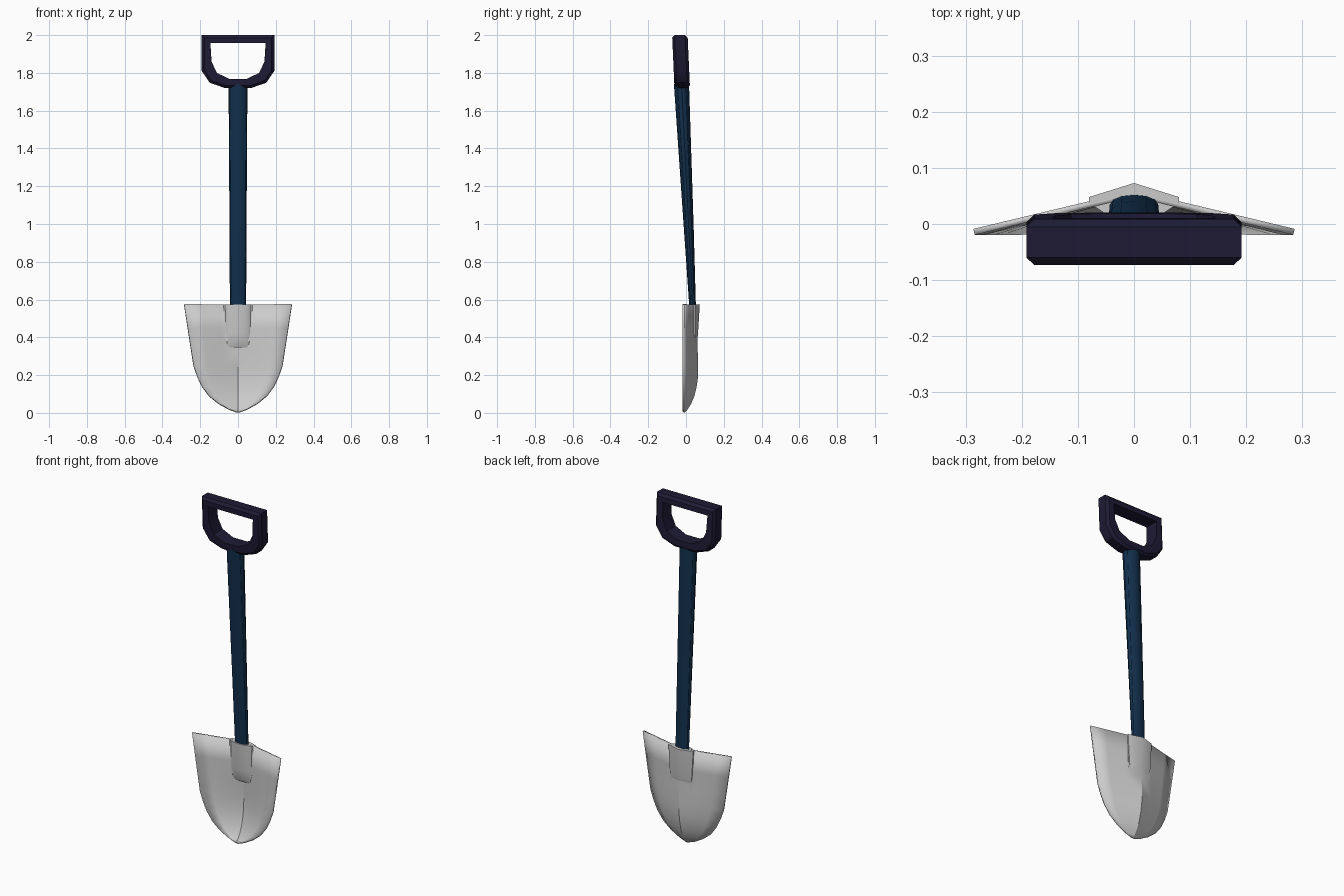
import bpy, bmesh, math

if "Cube" in bpy.data.objects:
    bpy.data.objects.remove(bpy.data.objects["Cube"])


def material(name, color):
    m = bpy.data.materials.new(name)
    m.diffuse_color = (*color, 1)
    m.use_nodes = True
    m.node_tree.nodes["Principled BSDF"].inputs["Base Color"].default_value = m.diffuse_color
    return m


def make_object(name, bm, mat=None):
    bmesh.ops.recalc_face_normals(bm, faces=bm.faces)
    me = bpy.data.meshes.new(name)
    bm.to_mesh(me)
    bm.free()
    ob = bpy.data.objects.new(name, me)
    bpy.context.collection.objects.link(ob)
    if mat:
        me.materials.append(mat)
    return ob


def smooth(ob, angle=30):
    bpy.ops.object.select_all(action='DESELECT')
    ob.select_set(True)
    bpy.context.view_layer.objects.active = ob
    bpy.ops.object.shade_smooth_by_angle(angle=math.radians(angle))


def loft(bm, rings, closed=True):
    rows = [[bm.verts.new(p) for p in ring] for ring in rings]
    n = len(rows[0])
    for a, b in zip(rows, rows[1:]):
        for i in range(n if closed else n - 1):
            j = (i + 1) % n
            bm.faces.new((a[i], a[j], b[j], b[i]))
    if closed:
        bm.faces.new(rows[0])
        bm.faces.new(rows[-1])


navy = material("navy", (0.006, 0.03, 0.075))
dark = material("dark_violet", (0.013, 0.011, 0.035))

# Blade: V-shaped sheet, rows of (z, half width, y of the centre line)
ROWS = [(0.005, 0.004, -0.010), (0.02, 0.048, 0.003), (0.05, 0.103, 0.022),
        (0.09, 0.153, 0.039), (0.14, 0.190, 0.051), (0.19, 0.214, 0.058),
        (0.25, 0.235, 0.059), (0.34, 0.249, 0.056), (0.45, 0.266, 0.053),
        (0.575, 0.285, 0.054)]
COLS = [-1, -0.7, -0.35, 0, 0.35, 0.7, 1]
EDGE_Y = -0.014
bm = bmesh.new()
loft(bm, [[(u * w, EDGE_Y + (yc - EDGE_Y) * (1 - abs(u)), z) for u in COLS]
          for z, w, yc in ROWS], closed=False)
blade = make_object("blade", bm)
sol = blade.modifiers.new("thickness", 'SOLIDIFY')
sol.thickness, sol.offset = 0.011, 0
smooth(blade)

# Front socket: rounded bulge that fades into the blade
bm = bmesh.new()
rings = []
for z, w, front in [(0.345, 0.060, 0.036), (0.365, 0.070, 0.026),
                    (0.42, 0.075, 0.018), (0.575, 0.075, 0.010)]:
    arc = [(w * math.cos(a), 0.043 + (front - 0.043) * math.sin(a), z)
           for a in [math.pi * i / 8 for i in range(9)]]
    rings.append(arc + [(0, 0.054, z)])
loft(bm, rings)
smooth(make_object("front_socket", bm), 40)

# Back socket: roof-shaped ridge behind the shaft
bm = bmesh.new()
loft(bm, [[(-w, 0.03, z), (-w, side, z), (0, ridge, z), (w, side, z), (w, 0.03, z)]
          for z, w, side, ridge in [(0.38, 0.062, 0.043, 0.059),
                                    (0.41, 0.070, 0.048, 0.063),
                                    (0.575, 0.080, 0.048, 0.073)]])
smooth(make_object("back_socket", bm), 30)

# Shaft: oval tube that leans and flattens towards the blade
bm = bmesh.new()
loft(bm, [[(rx * math.cos(a), y + ry * math.sin(a), z)
           for a in [math.tau * i / 12 for i in range(12)]]
          for z, y, rx, ry in [(0.54, 0.036, 0.043, 0.017),
                               (0.97, 0.015, 0.045, 0.026),
                               (1.74, -0.024, 0.050, 0.040)]])
smooth(make_object("shaft", bm, navy))

# Grip: D-shaped ring with bevelled outer rim
OUTER = [(0.192, 2.0), (0.192, 1.81), (0.15, 1.748), (0.07, 1.72)]
INNER = [(0.146, 1.957), (0.140, 1.86), (0.112, 1.80), (0.045, 1.768)]


def mirrored(half):
    return half + [(-x, z) for x, z in reversed(half)]


bm = bmesh.new()
loops = []
for half, side in ((OUTER, -1), (OUTER, 1), (INNER, 1), (INNER, -1)):
    loops.append([bm.verts.new((x, -0.020 - 0.045 * (z - 1.72) + side * 0.041, z))
                  for x, z in mirrored(half)])
n = len(loops[0])
for k in range(4):
    a, b = loops[k], loops[(k + 1) % 4]
    for i in range(n):
        j = (i + 1) % n
        bm.faces.new((a[i], a[j], b[j], b[i]))
rim = [bm.edges.get((lp[i], lp[(i + 1) % n])) for lp in loops[:2] for i in range(n)]
bmesh.ops.bevel(bm, geom=rim, offset=0.014, segments=1, affect='EDGES')
smooth(make_object("grip", bm, dark), 35)
